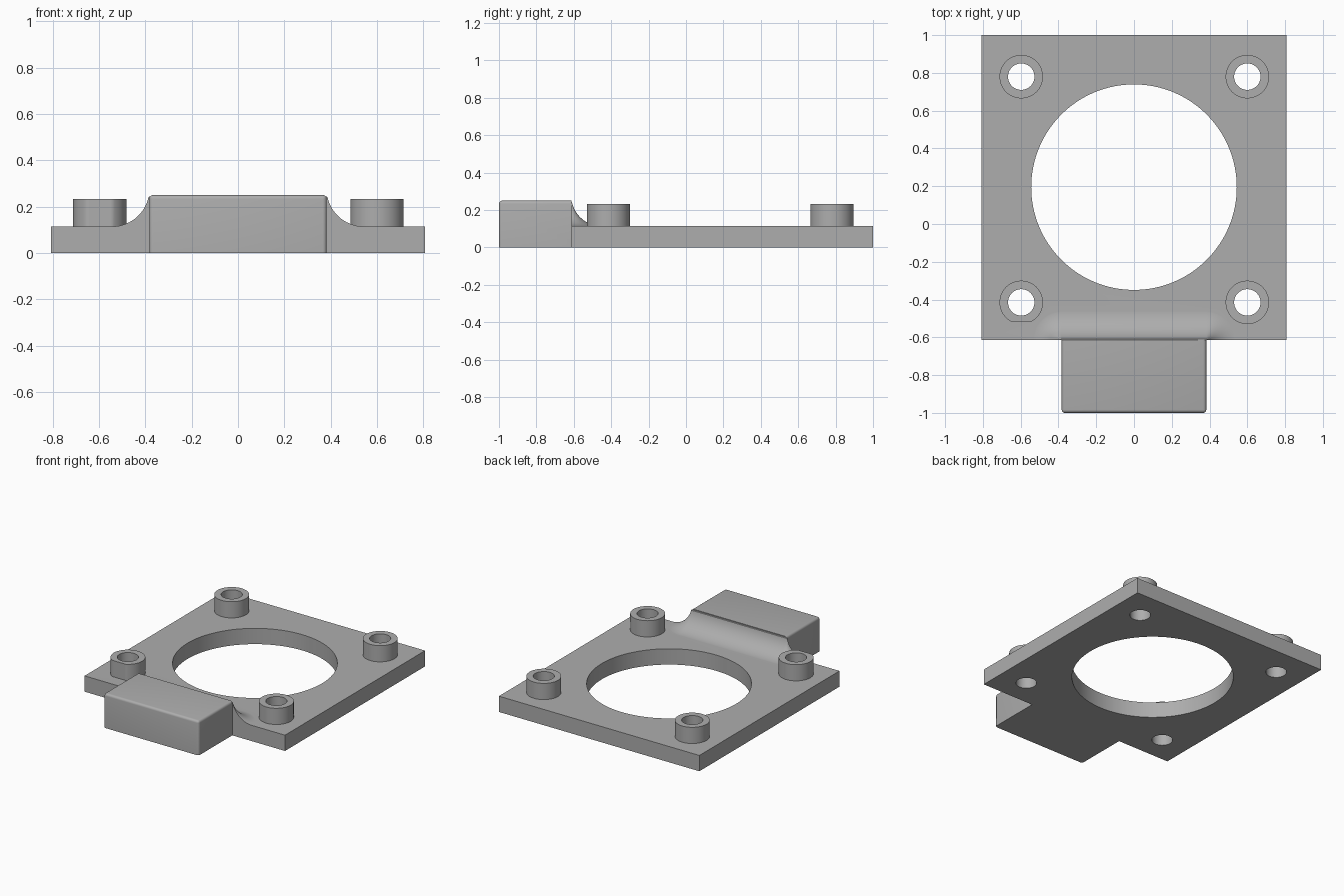
import bpy
import bmesh
from math import sin, cos, pi, sqrt
from mathutils import Vector

cube = bpy.data.objects.get("Cube")
if cube:
    bpy.data.objects.remove(cube, do_unlink=True)

THICK, EDGE_Y = 0.115, -0.613
BLOCK_X, BLOCK_TOP = 0.383, 0.25
RADIUS = 0.16

grey = bpy.data.materials.new("plain grey")
grey.use_nodes = True
grey.diffuse_color = (0.42, 0.42, 0.42, 1)
grey.node_tree.nodes["Principled BSDF"].inputs["Base Color"].default_value = (0.42, 0.42, 0.42, 1)


def finish(name, bm):
    bmesh.ops.recalc_face_normals(bm, faces=bm.faces)
    mesh = bpy.data.meshes.new(name)
    bm.to_mesh(mesh)
    bm.free()
    mesh.materials.append(grey)
    ob = bpy.data.objects.new(name, mesh)
    bpy.context.collection.objects.link(ob)
    return ob


def box_mesh(lo, hi):
    bm = bmesh.new()
    bmesh.ops.create_cube(bm, size=1)
    lo, hi = Vector(lo), Vector(hi)
    for v in bm.verts:
        v.co = (lo + hi) / 2 + v.co * (hi - lo)
    return bm


def cylinder(name, x, y, r, z0, z1, sides, flat_y=None):
    bm = bmesh.new()
    bmesh.ops.create_cone(bm, cap_ends=True, segments=sides, radius1=r, radius2=r, depth=z1 - z0)
    bmesh.ops.translate(bm, verts=bm.verts, vec=(x, y, (z0 + z1) / 2))
    if flat_y is not None:  # small flat shaved on the outer side
        for v in bm.verts:
            v.co.y = max(v.co.y, flat_y)
    return finish(name, bm)


# Base plate
plate = finish("base_plate", box_mesh((-0.808, EDGE_Y, 0), (0.808, 1, THICK)))

# Front block with softened top and front corners
bm = box_mesh((-BLOCK_X, -1, 0), (BLOCK_X, EDGE_Y, BLOCK_TOP))
soft = []
for e in bm.edges:
    mid = (e.verts[0].co + e.verts[1].co) / 2
    on_top = mid.z > BLOCK_TOP - 0.01 and mid.y < EDGE_Y - 0.01
    upright = abs(mid.z - BLOCK_TOP / 2) < 0.01 and mid.y < -0.99
    if on_top or upright:
        soft.append(e)
bmesh.ops.bevel(bm, geom=soft, offset=0.017, segments=4, profile=0.5, affect='EDGES')
block = finish("front_block", bm)

# Concave fillet swept around the back of the block
profile = [(RADIUS, 0.03), (0, 0.03), (0, 0.243)]
for i in range(1, 17):
    d = 0.003 + (RADIUS - 0.003) * (1 - cos(pi / 2 * i / 16))
    profile.append((d, THICK - 0.0005 + RADIUS - sqrt(RADIUS**2 - (RADIUS - d)**2)))
bm = bmesh.new()
rings = []
for side, start in ((1, 0), (-1, pi / 2)):
    for k in range(13):
        a = start + pi / 2 * k / 12
        rings.append([bm.verts.new((side * BLOCK_X + d * cos(a), EDGE_Y + d * sin(a), z))
                      for d, z in profile])
n = len(profile)
for r0, r1 in zip(rings, rings[1:]):
    for j in range(n):
        bm.faces.new((r0[j], r0[(j + 1) % n], r1[(j + 1) % n], r1[j]))
bm.faces.new(rings[0])
bm.faces.new(rings[-1])
bmesh.ops.remove_doubles(bm, verts=bm.verts, dist=1e-5)
fillet = finish("block_fillet", bm)

# Mounting bosses and the holes through everything
bosses = []
cutters = [cylinder("centre_hole_cutter", 0, 0.195, 0.544, -0.1, 0.3, 128)]
for x, side in ((-0.597, "right"), (0.6, "left")):
    for y, end in ((-0.415, "front"), (0.78, "back")):
        flat = -0.516 if (side, end) == ("right", "front") else None
        bosses.append(cylinder(f"{end}_{side}_boss", x, y, 0.115, 0.05, 0.233, 64, flat))
        cutters.append(cylinder(f"{end}_{side}_hole_cutter", x, y, 0.07, -0.1, 0.4, 48))

# Merge the solids, then drill the holes
bpy.context.view_layer.objects.active = plate
for group, operation in (([block, fillet] + bosses, 'UNION'), (cutters, 'DIFFERENCE')):
    for part in group:
        mod = plate.modifiers.new(part.name, 'BOOLEAN')
        mod.operation = operation
        mod.solver = 'EXACT'
        mod.object = part
        bpy.ops.object.modifier_apply(modifier=mod.name)
        bpy.data.objects.remove(part, do_unlink=True)
plate.name = "mounting_plate"
plate.select_set(True)
bpy.ops.object.shade_smooth_by_angle(angle=pi / 6)
